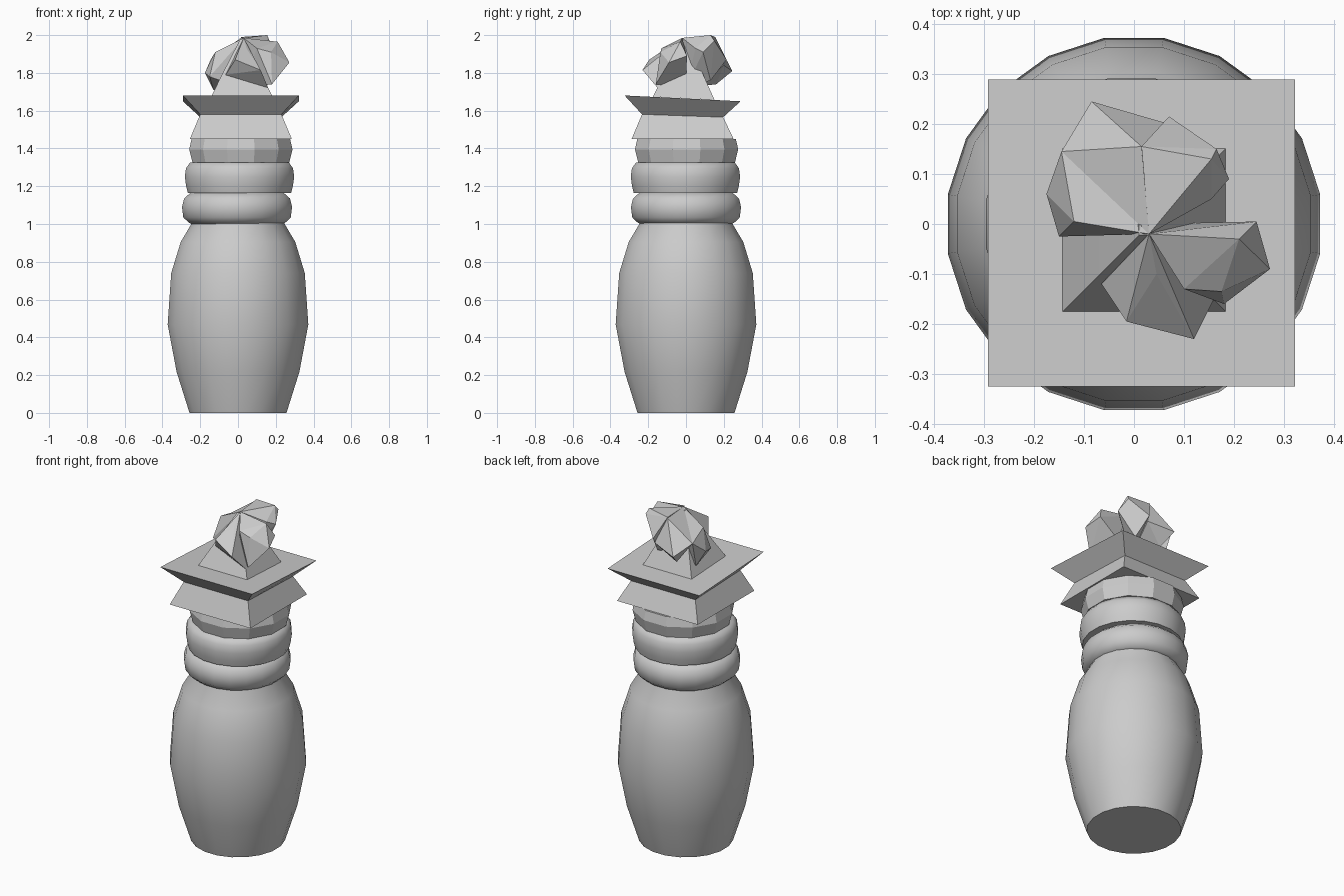
import bpy, bmesh, math
from mathutils import Vector

if "Cube" in bpy.data.objects:
    bpy.data.objects.remove(bpy.data.objects["Cube"])


def finish(name, bm, smooth=None):
    bmesh.ops.recalc_face_normals(bm, faces=bm.faces)
    me = bpy.data.meshes.new(name)
    bm.to_mesh(me)
    bm.free()
    ob = bpy.data.objects.new(name, me)
    bpy.context.collection.objects.link(ob)
    if smooth:
        bpy.ops.object.select_all(action='DESELECT')
        ob.select_set(True)
        bpy.context.view_layer.objects.active = ob
        bpy.ops.object.shade_smooth_by_angle(angle=math.radians(smooth))
    return ob


def turned(name, profile, sides, center=(0, 0), smooth=None, tilts=None):
    """Loft of regular polygons (radius, z), flat side facing front; tilt = z slope along y."""
    bm = bmesh.new()
    loops = []
    for k, (r, z) in enumerate(profile):
        slope = tilts[k] if tilts else 0
        loop = []
        for i in range(sides):
            a = 2 * math.pi * (i + 0.5) / sides
            x, y = r * math.cos(a), r * math.sin(a)
            loop.append(bm.verts.new((center[0] + x, center[1] + y, z + slope * y)))
        loops.append(loop)
    for a, b in zip(loops, loops[1:]):
        for i in range(sides):
            j = (i + 1) % sides
            bm.faces.new((a[i], a[j], b[j], b[i]))
    bm.faces.new(loops[0])
    bm.faces.new(loops[-1])
    return finish(name, bm, smooth)


def chunk(name, points):
    """Faceted convex lump through the given points."""
    bm = bmesh.new()
    for p in points:
        bm.verts.new(p)
    res = bmesh.ops.convex_hull(bm, input=bm.verts)
    junk = [g for g in res["geom_interior"] if isinstance(g, bmesh.types.BMVert)]
    bmesh.ops.delete(bm, geom=junk, context='VERTS')
    return finish(name, bm)


# Rounded body
turned("body", [(.26, 0), (.329, .217), (.377, .468), (.358, .74), (.307, .905),
                (.25, 1.0), (.245, 1.04)], 20, smooth=50)

# Two soft neck rings and a faceted collar
turned("lower_ring", [(.245, 1.0), (.262, 1.01), (.288, 1.035), (.295, 1.09),
                      (.284, 1.135), (.25, 1.165)], 20, (-.005, 0), 60)
turned("upper_ring", [(.277, 1.165), (.286, 1.2), (.293, 1.25), (.287, 1.295),
                      (.265, 1.325)], 20, (.008, -.003), 60)
turned("collar", [(.265, 1.325), (.283, 1.395), (.27, 1.45)], 12, (.015, .003))

# Square cap: flares in to a waist, then out to a tilted brim
s = math.sqrt(2)
turned("square_cap", [(.27 * s, 1.45), (.215 * s, 1.573), (.307 * s, 1.665)], 4,
       (.015, -.018), tilts=[0, -.035, -.05])

# Crest: square pyramid core with faceted lumps meeting at one apex
apex = (.03, -.02, 1.985)
heart = (.02, 0, 1.72)
turned("crest_core", [(.163 * s, 1.665), (.09 * s, 1.82), (.01 * s, 1.975)], 4,
       (.02, -.012), tilts=[-.05, 0, 0])
chunk("crest_front", [apex, heart, (-.015, -.195, 1.87), (.12, -.23, 1.815),
                      (.045, -.1, 1.93), (-.065, -.12, 1.79), (.16, -.15, 1.72)])
chunk("crest_right", [apex, heart, (.21, -.03, 1.965), (.245, .005, 1.89),
                      (.272, -.09, 1.855), (.175, -.135, 1.91), (.1, -.13, 1.93),
                      (.18, -.16, 1.74)])
chunk("crest_back_right", [apex, heart, (.015, .155, 1.99), (.155, .13, 2.0),
                           (.165, .15, 1.97), (.19, .09, 1.91), (.155, .05, 1.93),
                           (.07, .215, 1.87), (.1, .13, 1.76)])
chunk("crest_back_left", [apex, heart, (.015, .155, 1.985), (-.145, .145, 1.87),
                          (-.085, .245, 1.81), (-.05, .16, 1.74), (.07, .2, 1.84)])
chunk("crest_left", [apex, heart, (-.12, .005, 1.91), (-.145, .145, 1.87),
                     (-.175, .06, 1.8), (-.15, -.025, 1.78), (-.13, .09, 1.71)])
